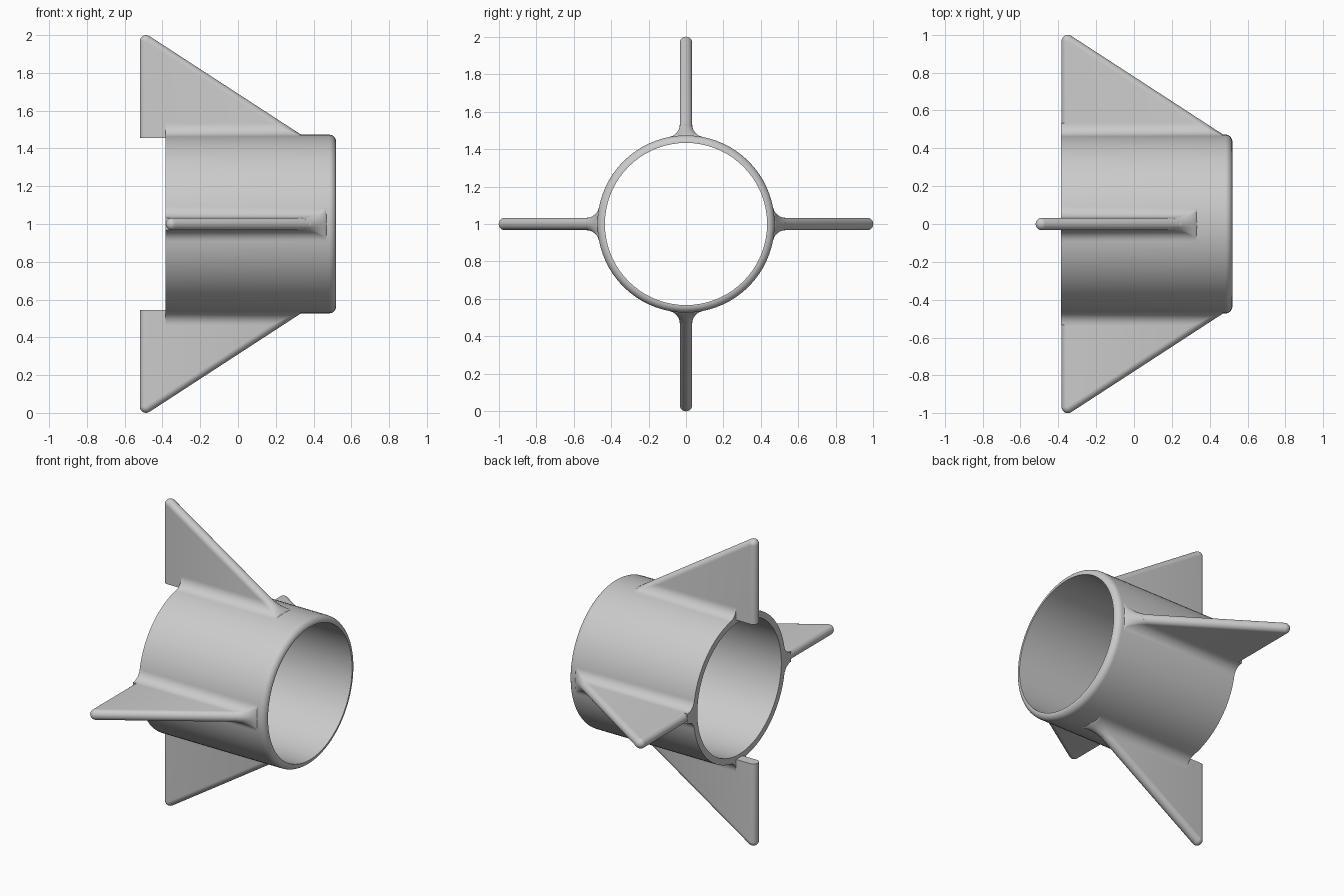
import bpy, bmesh, math

if "Cube" in bpy.data.objects:
    bpy.data.objects.remove(bpy.data.objects["Cube"])

R_OUT, R_IN = 0.473, 0.433      # tube radii
X_BACK, X_FRONT = -0.385, 0.52  # tube ends
T = 0.033                       # half thickness of a fin
SLOPE = 0.65                    # fall of the slanted fin edge
BASE = 0.455                    # fin root, buried in the tube wall
FIL = 0.07                      # fillet radius
ANG = math.atan(SLOPE)
NX, NH = math.sin(ANG), math.cos(ANG)


def loft(name, rings, place, closed=False):
    """Skin point loops; cap the ends, or join last to first when closed."""
    bm = bmesh.new()
    vs = [[bm.verts.new(place(*p)) for p in ring] for ring in rings]
    pairs = list(zip(vs, vs[1:])) + ([(vs[-1], vs[0])] if closed else [])
    for a, b in pairs:
        n = len(a)
        for i in range(n):
            j = (i + 1) % n
            bm.faces.new((a[i], a[j], b[j], b[i]))
    if not closed:
        bm.faces.new(vs[0])
        bm.faces.new(vs[-1])
    bmesh.ops.recalc_face_normals(bm, faces=bm.faces)
    me = bpy.data.meshes.new(name)
    bm.to_mesh(me)
    bm.free()
    ob = bpy.data.objects.new(name, me)
    bpy.context.collection.objects.link(ob)
    bpy.ops.object.select_all(action='DESELECT')
    ob.select_set(True)
    bpy.context.view_layer.objects.active = ob
    bpy.ops.object.shade_smooth_by_angle(angle=math.radians(35))
    return ob


def placer(turn):
    """Fin space (along, across, outward) turned about the tube axis."""
    c, s = math.cos(turn), math.sin(turn)
    return lambda x, u, h: (x, u * c - h * s, 1 + u * s + h * c)


def slant(xr, h):
    return xr + T + T * NX + (1 - T + T * NH - h) / SLOPE


def blade(name, xr, turn):
    # Triangular plate with fully rounded rear and slanted edges
    rings = []
    for k in range(13):
        th = -math.pi / 2 + math.pi * k / 12
        r, u = T * math.cos(th), T * math.sin(th)
        r = max(r, 1e-4)
        cx, ch = xr + T, 1 - T
        ring = [(cx - r, u, BASE)]
        for i in range(9):
            a = math.pi + (math.pi / 2 - ANG - math.pi) * i / 8
            ring.append((cx + r * math.cos(a), u, ch + r * math.sin(a)))
        px, ph = ring[-1][0], ring[-1][2]
        ring.append((px + (ph - BASE) / SLOPE, u, BASE))
        rings.append(ring)
    loft(name, rings, placer(turn))


def fillet(name, xr, turn):
    # Concave blend from the fin sides to the tube, following the slanted edge
    uc = T + FIL
    hc = math.sqrt((R_OUT + FIL) ** 2 - uc ** 2)
    a_end = math.atan2(hc, uc)
    rings = []
    for k in range(11):
        t = k / 10
        a = math.pi + a_end * t
        w, h = uc + FIL * math.cos(a), hc + FIL * math.sin(a)
        tip = min(slant(xr, h), slant(xr, R_OUT))
        side = tip - T / NX * (1 - t)
        ring = [(X_BACK, w, h)]
        for i in range(17):
            b = math.pi * i / 16
            ring.append((side + (tip - side) * math.sin(b), w * math.cos(b), h))
        ring.append((X_BACK, -w, h))
        rings.append(ring)
    loft(name, rings, placer(turn))


# Tube: wall profile with a rounded outer front lip, spun about x
rl = R_OUT - R_IN - 0.002
profile = [(X_BACK, R_IN), (X_BACK, R_OUT)]
for i in range(9):
    a = math.pi / 2 * (1 - i / 8)
    profile.append((X_FRONT - rl + rl * math.cos(a), R_OUT - rl + rl * math.sin(a)))
profile.append((X_FRONT, R_IN))
SEG = 72
tube = [[(x, r * math.cos(2 * math.pi * s / SEG), r * math.sin(2 * math.pi * s / SEG))
         for x, r in profile] for s in range(SEG)]
loft("tube", tube, placer(0), closed=True)

# Four fins: the vertical pair sits further back than the side pair
for label, xr, turn in (("top", -0.52, 0), ("left", -0.383, 90),
                        ("bottom", -0.52, 180), ("right", -0.383, 270)):
    blade(label + "_fin", xr, math.radians(turn))
    fillet(label + "_fin_fillet", xr, math.radians(turn))
